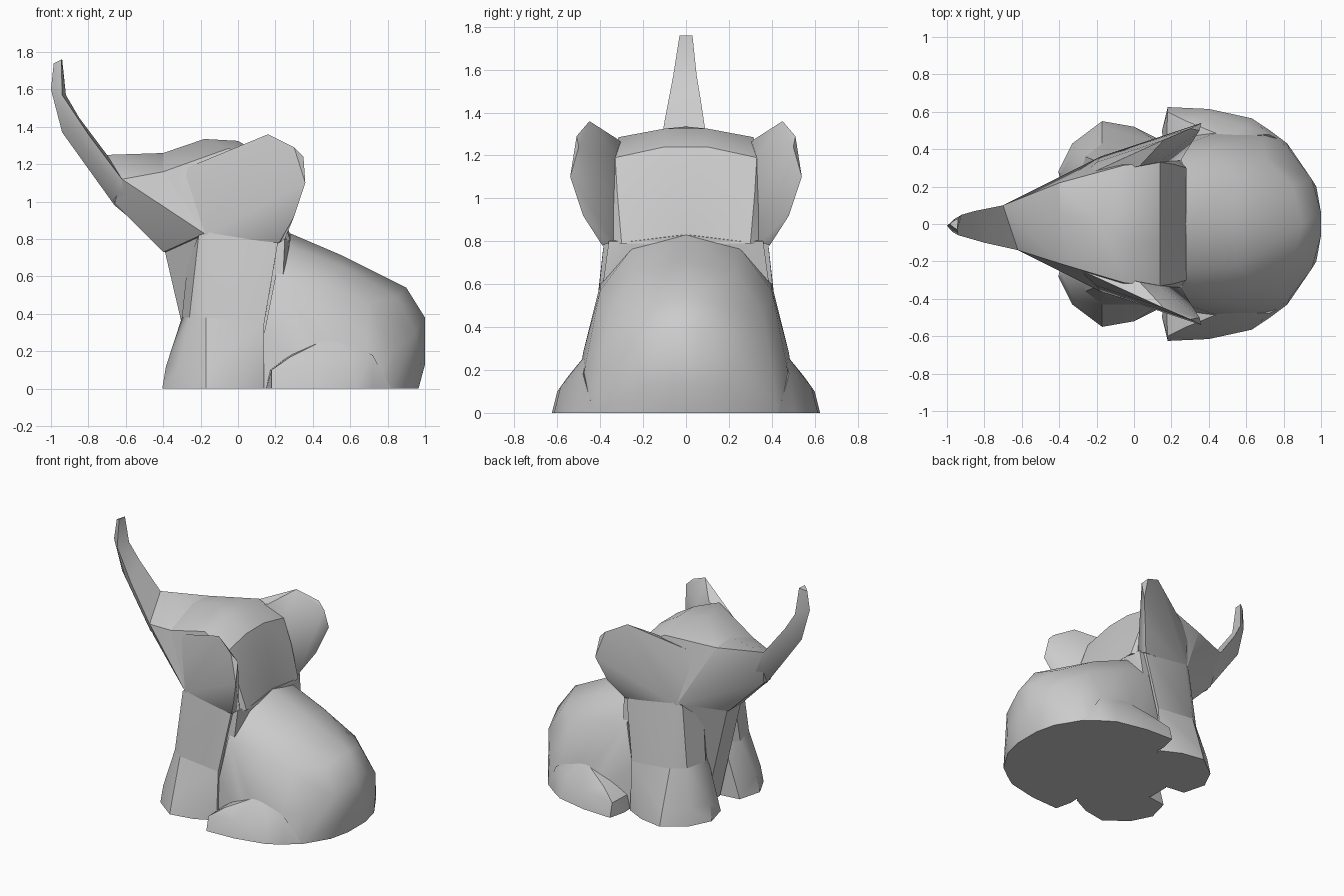
import bpy, bmesh, math

grey = bpy.data.materials.new("warm_grey")
grey.diffuse_color = (0.6, 0.6, 0.6, 1)


def finish(bm, name):
    bmesh.ops.recalc_face_normals(bm, faces=bm.faces)
    me = bpy.data.meshes.new(name)
    bm.to_mesh(me)
    bm.free()
    me.materials.append(grey)
    ob = bpy.data.objects.new(name, me)
    bpy.context.collection.objects.link(ob)


def hull(name, pts, mirrored=(), flip=1):
    """Faceted solid wrapped round pts plus the mirrored points on both sides."""
    bm = bmesh.new()
    both = [(x, s * y, z) for x, y, z in mirrored for s in ((1, -1) if y else (1,))]
    for x, y, z in list(pts) + both:
        bm.verts.new((x, y * flip, z))
    res = bmesh.ops.convex_hull(bm, input=bm.verts[:])
    loose = {g for g in res["geom_interior"] + res["geom_unused"]
             if isinstance(g, bmesh.types.BMVert)}
    bmesh.ops.delete(bm, geom=list(loose), context='VERTS')
    finish(bm, name)


# seated rump
hull("rump", [], [
    (.28, 0, .83), (.26, .25, .77), (.55, 0, .715), (.55, .23, .66),
    (.9, 0, .54), (.85, .2, .49), (.7, .36, .46), (.42, .40, .57),
    (.2, .4, .6), (1, .06, .38), (.95, .24, .3), (1, .06, .13),
    (.975, .2, .13), (.965, .1, 0), (.93, .25, 0), (.82, .43, 0),
    (.83, .4, .2), (.72, .5, 0), (.69, .47, .22), (.45, .52, 0),
    (.42, .48, .28), (.14, .43, 0), (.14, .42, .3), (.1, 0, 0)])

# chest and neck column
hull("chest", [], [
    (-.39, .08, .73), (-.32, .1, .55), (-.24, .1, .3), (-.22, .08, 0),
    (-.18, .35, .84), (.25, .36, .8), (.24, .39, .58), (.16, .42, 0),
    (.28, 0, .83), (.28, .25, .8)])

# face, slightly tilted, running forward to the trunk
face_rim = [(-.4, .22, 1.25), (-.4, -.21, 1.16), (-.4, .05, 1.26)]
hull("face", [(-.7, .1, 1.25), (-.62, -.14, 1.12)] + face_rim,
     [(-.66, .04, .99), (-.4, .08, .73), (-.18, .36, .83), (-.15, .3, 1.1)])

# cranium with rounded crown and steep nape
hull("cranium", face_rim,
     [(-.4, .08, .73), (-.18, 0, 1.335), (0, .1, 1.325),
      (-.05, .315, 1.285), (.14, .1, 1.24), (.14, .33, 1.19),
      (.21, .32, 1.02), (.28, .3, .79), (.28, 0, .82), (-.18, .36, .83),
      (.21, .38, .79)])

for side, s in (("left", 1), ("right", -1)):
    # slim upper leg over a flared foot
    knee = [(-.3, .2, .38), (-.26, .36, .38), (-.17, .43, .38),
            (.14, .43, .35), (.1, .05, .38), (-.24, .1, .38)]
    hull(side + "_front_leg", knee + [
        (-.27, .18, .67), (-.21, .34, .82), (-.15, .37, .84),
        (.22, .38, .82), (.22, .1, .8)], flip=s)
    hull(side + "_front_foot", knee + [
        (-.405, .28, 0), (-.36, .11, 0), (-.33, .43, 0), (-.17, .55, 0),
        (0, .52, 0), (.14, .45, 0), (.1, .05, 0), (-.385, .27, .12),
        (-.32, .41, .12), (-.17, .52, .1)], flip=s)
    # hind foot blending back along the rump
    hull(side + "_hind_foot", [
        (.15, .5, 0), (.18, .625, 0), (.18, .6, .1), (.28, .55, .17),
        (.4, .615, 0), (.4, .585, .12), (.63, .565, 0), (.6, .52, .17),
        (.72, .505, 0), (.82, .43, 0), (.72, .48, .18), (.5, .46, .28),
        (.3, .35, .2), (.17, .35, .1), (.16, .35, 0)], flip=s)
    # flared ear, flush with the side of the head
    hull(side + "_ear", [
        (-.3, .24, 1.17), (-.2, .33, 1.03), (.16, .45, 1.36), (.3, .51, 1.29),
        (.35, .5, 1.24), (.36, .54, 1.1), (.3, .48, .92), (.22, .39, .78),
        (-.18, .36, .82), (.03, .31, 1.27), (.14, .33, 1.2), (.25, .34, .8)],
        flip=s)

# raised trunk: three-sided sections (far edge, near edge, underside ridge)
rings = [((-.6, .13, 1.22), (-.52, -.16, 1.11), (-.6, 0, .93)),
         ((-.7, .1, 1.25), (-.62, -.14, 1.12), (-.66, 0, .98)),
         ((-.85, .07, 1.45), (-.8, -.1, 1.36), (-.94, 0, 1.37)),
         ((-.92, .05, 1.57), (-.94, -.06, 1.57), (-1, -.01, 1.6)),
         ((-.94, .03, 1.76), (-.945, -.03, 1.76), (-.985, 0, 1.74))]
bulge = (.06, .045, .02, .01, .004)   # rounds the two lower sides
bm = bmesh.new()
loops = []
for (a, b, c), g in zip(rings, bulge):
    left = [(p + q) / 2 for p, q in zip(a, c)]
    right = [(p + q) / 2 for p, q in zip(b, c)]
    left[1] += g * .7
    right[1] -= g * .7
    loops.append([bm.verts.new(p) for p in (a, b, right, c, left)])
for a, b in zip(loops, loops[1:]):
    for i in range(5):
        j = (i + 1) % 5
        bm.faces.new((a[i], a[j], b[j], b[i]))
bm.faces.new(loops[0])
bm.faces.new(loops[-1])
finish(bm, "trunk")

# soft facets with creases kept sharp
for ob in bpy.context.collection.objects:
    ob.select_set(True)
    bpy.context.view_layer.objects.active = ob
bpy.ops.object.shade_smooth_by_angle(angle=math.radians(35))
